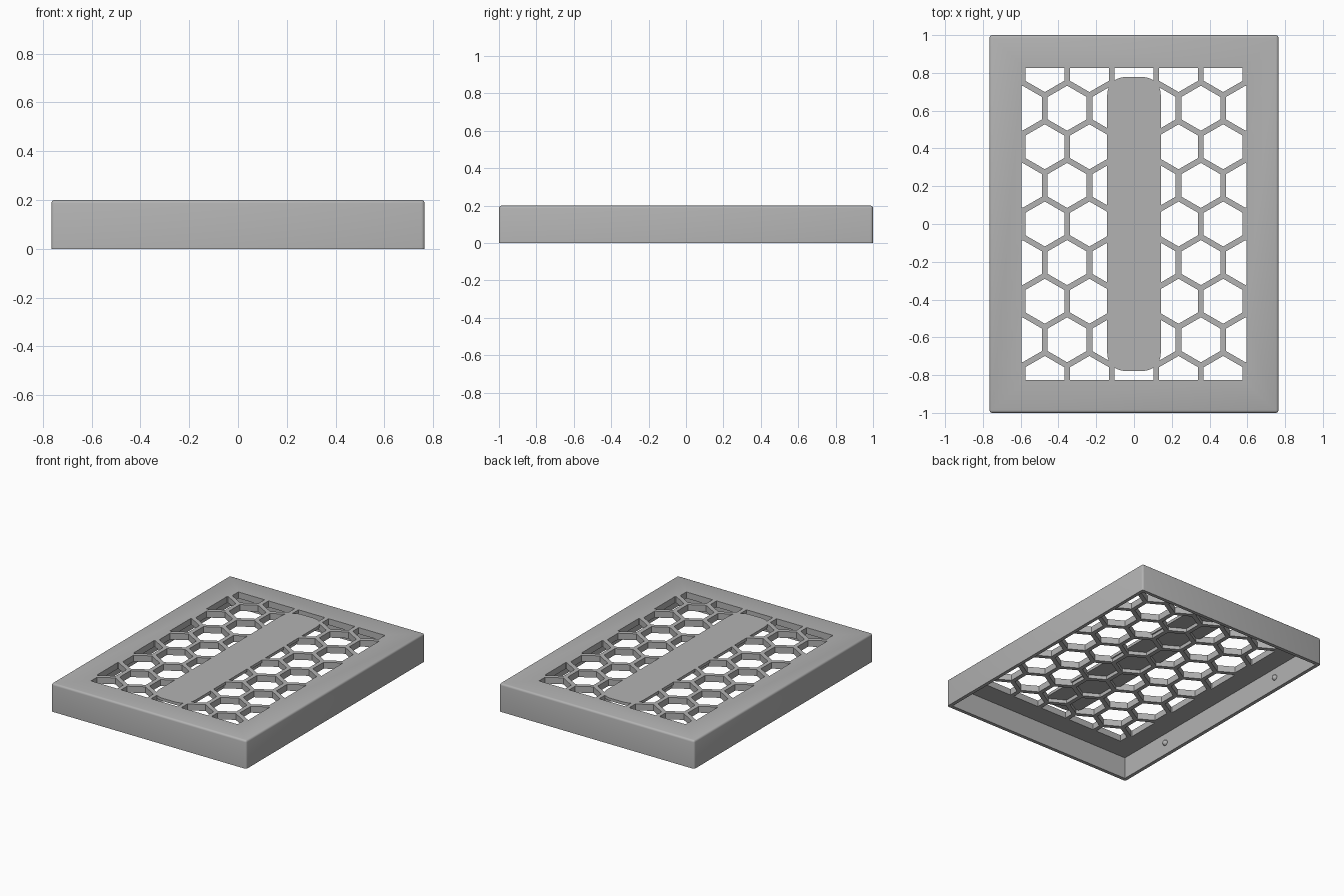
import bpy, bmesh, math
from mathutils import Vector

if "Cube" in bpy.data.objects:
    bpy.data.objects.remove(bpy.data.objects["Cube"], do_unlink=True)

# Overall sizes
HALF_X, HALF_Y, HEIGHT = 0.765, 1.0, 0.2
WALL, PLATE, SPINE = 0.025, 0.045, 0.02
PITCH, BAR = 0.236, 0.03
FIELD_X, FIELD_Y = 0.595, 0.825

grey = bpy.data.materials.new("mid grey")
grey.use_nodes = True
grey.diffuse_color = (0.45, 0.45, 0.45, 1)
grey.node_tree.nodes["Principled BSDF"].inputs["Base Color"].default_value = (0.45, 0.45, 0.45, 1)


def make_object(name, bm):
    bmesh.ops.recalc_face_normals(bm, faces=bm.faces)
    mesh = bpy.data.meshes.new(name)
    bm.to_mesh(mesh)
    bm.free()
    mesh.materials.append(grey)
    obj = bpy.data.objects.new(name, mesh)
    bpy.context.collection.objects.link(obj)
    return obj


def box(half_x, half_y, z0, z1):
    bm = bmesh.new()
    bmesh.ops.create_cube(bm, size=2)
    for v in bm.verts:
        v.co = (v.co.x * half_x, v.co.y * half_y, z1 if v.co.z > 0 else z0)
    return bm


def is_vertical(edge):
    return abs(edge.verts[0].co.z - edge.verts[1].co.z) > 1e-4


def bevel(bm, edges, offset, segments):
    bmesh.ops.bevel(bm, geom=edges, offset=offset, segments=segments,
                    profile=0.5, affect='EDGES')


def subtract(target, cutter):
    """Cut one object out of another and discard the cutter."""
    cutter.hide_render = True
    mod = target.modifiers.new("cut", 'BOOLEAN')
    mod.operation, mod.solver, mod.object = 'DIFFERENCE', 'EXACT', cutter
    graph = bpy.context.evaluated_depsgraph_get()
    mesh = bpy.data.meshes.new_from_object(target.evaluated_get(graph))
    target.modifiers.clear()
    target.data = mesh
    bpy.data.objects.remove(cutter, do_unlink=True)


# Outer cover with softened top and corner edges
bm = box(HALF_X, HALF_Y, 0, HEIGHT)
bevel(bm, [e for e in bm.edges if any(v.co.z > 0.1 for v in e.verts)], 0.014, 3)
cover = make_object("cover", bm)

# Hollow underside
subtract(cover, make_object("hollow", box(HALF_X - WALL, HALF_Y - WALL, -0.1, HEIGHT - PLATE)))

# Honeycomb field: flat hexagons trimmed to a rectangle, then extruded
bm = bmesh.new()
radius = (PITCH - BAR) / math.sqrt(3)
for row in range(-4, 5):
    for col in range(-3, 4):
        x = (col + 0.5 * (row % 2)) * PITCH
        y = row * PITCH * math.sqrt(3) / 2
        corners = [math.radians(60 * i + 30) for i in range(6)]
        bm.faces.new([bm.verts.new((x + radius * math.cos(a), y + radius * math.sin(a), 0.1))
                      for a in corners])
for side in (1, -1):
    for limit in (Vector((FIELD_X, 0, 0)), Vector((0, FIELD_Y, 0))):
        bmesh.ops.bisect_plane(bm, geom=bm.verts[:] + bm.edges[:] + bm.faces[:],
                               plane_co=limit * side, plane_no=limit.normalized() * side,
                               clear_outer=True)
extruded = bmesh.ops.extrude_face_region(bm, geom=bm.faces[:], use_keep_orig=True)
top_verts = [g for g in extruded["geom"] if isinstance(g, bmesh.types.BMVert)]
bmesh.ops.translate(bm, verts=top_verts, vec=(0, 0, 0.2))
holes = make_object("holes", bm)

# Rounded central spine stays solid, leaving shallow pockets beneath it
bm = box(0.142, 0.778, HEIGHT - SPINE, HEIGHT + 0.2)
bevel(bm, [e for e in bm.edges if is_vertical(e)], 0.095, 8)
subtract(holes, make_object("spine", bm))
subtract(cover, holes)

# Small snap domes on the inside of the long walls
for side, label in ((1, "left"), (-1, "right")):
    for y, end in ((-0.56, "front"), (0.56, "back")):
        bm = bmesh.new()
        bmesh.ops.create_uvsphere(bm, u_segments=16, v_segments=8, radius=0.02)
        dome = make_object(f"{label}_{end}_snap", bm)
        dome.location = (side * (HALF_X - WALL), y, 0.085)

# Smooth the rounded edges, keep the rest crisp
bpy.ops.object.select_all(action='DESELECT')
for obj in bpy.context.collection.objects:
    if obj.type == 'MESH' and (obj == cover or obj.name.endswith("_snap")):
        obj.select_set(True)
bpy.context.view_layer.objects.active = cover
bpy.ops.object.shade_smooth_by_angle(angle=math.radians(35))
